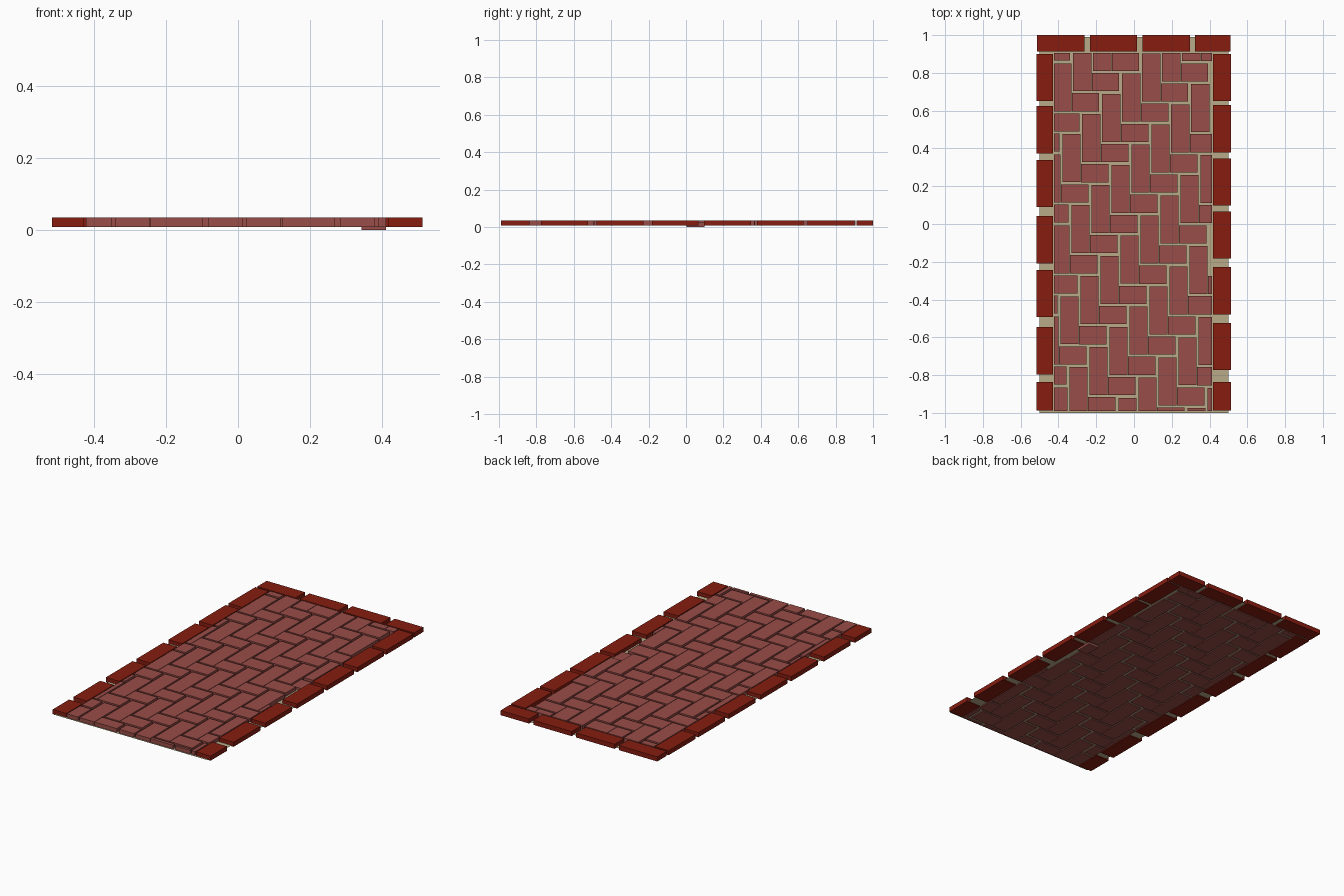
import bpy, bmesh

if "Cube" in bpy.data.objects:
    bpy.data.objects.remove(bpy.data.objects["Cube"])

Z0, Z1 = 0.008, 0.035


def material(name, rgb):
    m = bpy.data.materials.new(name)
    m.diffuse_color = (*rgb, 1)
    m.use_nodes = True
    m.node_tree.nodes["Principled BSDF"].inputs["Base Color"].default_value = m.diffuse_color
    return m


def add_box(bm, x0, x1, y0, y1, z0=Z0, z1=Z1):
    vs = [bm.verts.new((x, y, z)) for z in (z0, z1)
          for x, y in ((x0, y0), (x1, y0), (x1, y1), (x0, y1))]
    for f in ((3, 2, 1, 0), (4, 5, 6, 7), (0, 1, 5, 4),
              (1, 2, 6, 5), (2, 3, 7, 6), (3, 0, 4, 7)):
        bm.faces.new([vs[i] for i in f])


def finish(bm, name, mat):
    me = bpy.data.meshes.new(name)
    bm.to_mesh(me)
    bm.free()
    me.materials.append(mat)
    ob = bpy.data.objects.new(name, me)
    bpy.context.collection.objects.link(ob)


brick = material("brick", (0.32, 0.075, 0.065))
edge = material("edge_brick", (0.24, 0.012, 0.005))
sand = material("sand", (0.48, 0.41, 0.25))

# Field: herringbone lattice of upright and crosswise bricks, clipped to the border
XL, XR, YB, YT = -0.423, 0.412, -0.99, 0.905
bm = bmesh.new()
for j in range(-4, 8):
    for i in range(-10, 14):
        x = -0.274 + 0.1058 * i + 0.048 * j
        y = 0.582 + 0.1068 * i - 0.3755 * j      # top of upright brick
        for bx, by, w, h in ((x, y, 0.096, 0.254), (x - 0.007, y - 0.265, 0.145, 0.096)):
            x0, x1 = max(bx, XL), min(bx + w, XR)
            y0, y1 = max(by - h, YB), min(by, YT)
            if x1 - x0 < 0.015 or y1 - y0 < 0.01:
                continue
            # one small cut brick at the right has sunk
            sunk = w > h and x0 > 0.32 and -0.02 < y0 < 0.03 and x1 - x0 < 0.1
            dz = -Z0 if sunk else 0
            add_box(bm, x0, x1, y0, y1, Z0 + dz, Z1 + dz)
finish(bm, "herringbone_bricks", brick)

# Side edging: list of brick top ends, last brick is cut short
L = 0.25
sides = {
    "left_edging": (-0.517, -0.428, (0.9, 0.624, 0.339, 0.042, -0.243, -0.546, -0.836)),
    "right_edging": (0.418, 0.513, (0.9, 0.629, 0.347, 0.067, -0.228, -0.524, -0.836)),
}
for name, (x0, x1, tops) in sides.items():
    bm = bmesh.new()
    for t in tops:
        add_box(bm, x0, x1, max(t - L, -0.988), t)
    finish(bm, name, edge)

# Back edging
bm = bmesh.new()
for x in (-0.513, -0.234, 0.046, 0.323):
    add_box(bm, x, min(x + L, 0.51), 0.912, 1.0)
finish(bm, "back_edging", edge)

# Sand bed: thin sheet between the bricks
bm = bmesh.new()
bm.faces.new([bm.verts.new((x, y, 0.013)) for x, y in
              ((-0.5, -1), (0.5, -1), (0.5, 0.99), (-0.5, 0.99))])
finish(bm, "sand_bed", sand)
